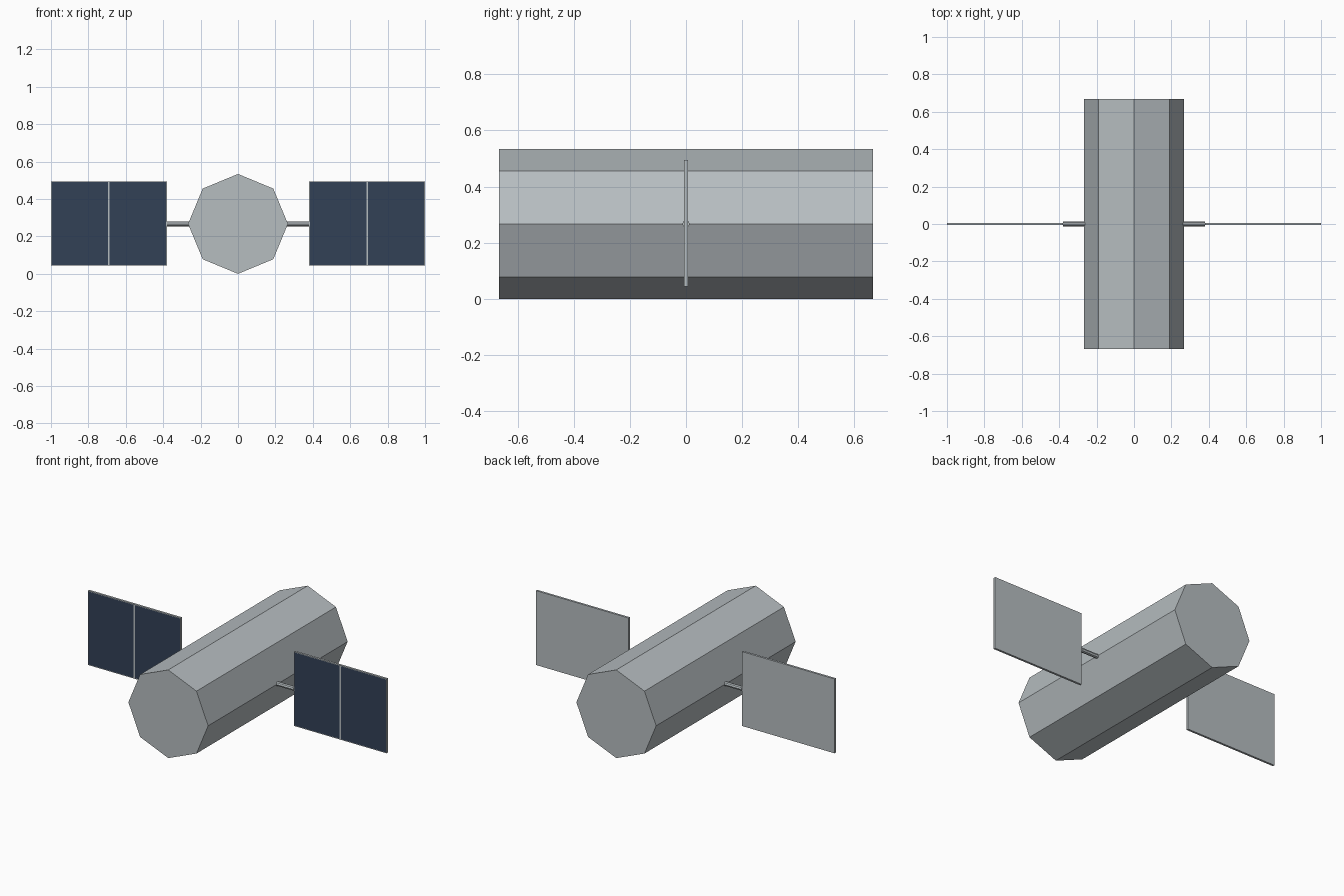
import bpy
import bmesh
import math
from mathutils import Matrix, Vector

default = bpy.data.objects.get("Cube")
if default:
    bpy.data.objects.remove(default, do_unlink=True)


def make_material(name, rgb):
    mat = bpy.data.materials.new(name)
    mat.use_nodes = True
    color = (*rgb, 1.0)
    mat.diffuse_color = color
    mat.node_tree.nodes["Principled BSDF"].inputs["Base Color"].default_value = color
    return mat


metal = make_material("light grey metal", (0.47, 0.51, 0.53))
cell_blue = make_material("dark blue cells", (0.032, 0.052, 0.094))

RADIUS = 0.267          # hull radius, also the height of its axis
HULL_LENGTH = 1.334
PANEL_IN, PANEL_OUT = 0.38, 1.0
PANEL_HEIGHT, PANEL_DEPTH = 0.45, 0.013


def add_object(name, bm, *materials):
    bmesh.ops.recalc_face_normals(bm, faces=bm.faces)
    mesh = bpy.data.meshes.new(name)
    bm.to_mesh(mesh)
    bm.free()
    for mat in materials:
        mesh.materials.append(mat)
    obj = bpy.data.objects.new(name, mesh)
    bpy.context.collection.objects.link(obj)
    return obj


def octagon_prism(name, radius, length, axis, center):
    """Eight-sided prism along an axis, with corners pointing straight up and down."""
    bm = bmesh.new()
    turn = Matrix.Rotation(math.pi / 2, 4, 'X' if axis == 'Y' else 'Y')
    bmesh.ops.create_cone(bm, cap_ends=True, segments=8, radius1=radius,
                          radius2=radius, depth=length,
                          matrix=Matrix.Translation(center) @ turn)
    return add_object(name, bm, metal)


def solar_panel(name, side):
    """Thin framed board with two inset cells on its front."""
    middle = Vector((side * (PANEL_IN + PANEL_OUT) / 2, 0, RADIUS + 0.002))
    size = Matrix.Diagonal((PANEL_OUT - PANEL_IN, PANEL_DEPTH, PANEL_HEIGHT, 1))
    bm = bmesh.new()
    bmesh.ops.create_cube(bm, size=1, matrix=Matrix.Translation(middle) @ size)
    bmesh.ops.bisect_plane(bm, geom=bm.verts[:] + bm.edges[:] + bm.faces[:],
                           plane_co=middle, plane_no=(1, 0, 0))
    bm.normal_update()
    cells = [f for f in bm.faces if f.normal.y < -0.9]
    bmesh.ops.inset_individual(bm, faces=cells, thickness=0.006)
    for face in cells:
        face.material_index = 1
    return add_object(name, bm, metal, cell_blue)


# Hull
octagon_prism("hull", RADIUS, HULL_LENGTH, 'Y', (0, 0, RADIUS))

# Panel arms and solar panels on both sides
for label, side in (("left", 1), ("right", -1)):
    start = RADIUS - 0.015
    octagon_prism(label + "_panel_arm", 0.013, PANEL_IN - start, 'X',
                  (side * (start + PANEL_IN) / 2, 0, RADIUS))
    solar_panel(label + "_solar_panel", side)
